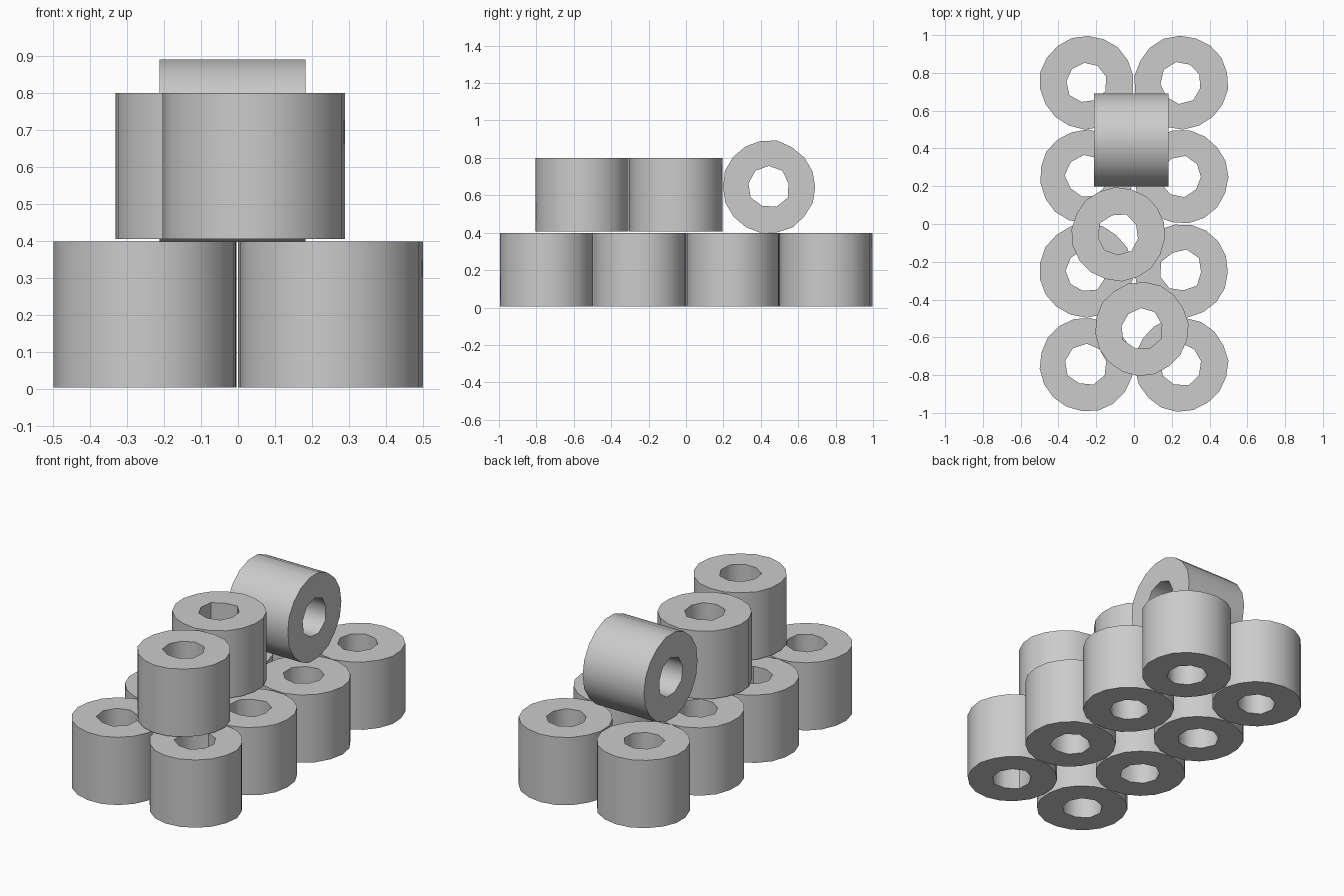
import bpy, bmesh, math, random
from mathutils import Matrix

if "Cube" in bpy.data.objects:
    bpy.data.objects.remove(bpy.data.objects["Cube"])

random.seed(4)
R_OUT, R_IN, LENGTH = 0.248, 0.110, 0.395


def ring(bm, sides, radius, z, offsets, phase):
    """Slightly uneven polygon loop."""
    vs = []
    for i, d in enumerate(offsets):
        a = math.tau * (i + phase) / sides
        r = radius + d
        vs.append(bm.verts.new((r * math.cos(a), r * math.sin(a), z)))
    edges = [bm.edges.new((vs[i], vs[(i + 1) % sides])) for i in range(sides)]
    return vs, edges


def bale(name, location, rotation=None, spin=0.0):
    """Hollow round bale: outer wall, bore and two flat annular ends."""
    bm = bmesh.new()
    ends = {-LENGTH / 2: [], LENGTH / 2: []}
    for sides, radius, wobble in ((18, R_OUT, 0.003), (9, R_IN, 0.006)):
        offsets = [random.uniform(-wobble, wobble) for _ in range(sides)]
        loops = []
        for z in ends:
            vs, edges = ring(bm, sides, radius, z, offsets, spin)
            loops.append(vs)
            ends[z] += edges
        lo, hi = loops
        for i in range(sides):
            j = (i + 1) % sides
            bm.faces.new((lo[i], lo[j], hi[j], hi[i]))
    for edges in ends.values():
        bmesh.ops.triangle_fill(bm, use_beauty=True, edges=edges)
    bmesh.ops.recalc_face_normals(bm, faces=bm.faces[:])
    if rotation:
        bmesh.ops.transform(bm, matrix=rotation, verts=bm.verts[:])
    mesh = bpy.data.meshes.new(name)
    bm.to_mesh(mesh)
    bm.free()
    mesh.shade_smooth()
    mesh.set_sharp_from_angle(angle=math.radians(50))
    obj = bpy.data.objects.new(name, mesh)
    obj.location = location
    bpy.context.collection.objects.link(obj)
    return obj


# Bottom layer: two columns of four upright bales
for col, x in enumerate((-0.252, 0.25)):
    for row in range(4):
        bale(f"bottom_bale_{col}_{row}", (x, -0.745 + row * 0.498, 0.202),
             spin=random.random())

# Second layer: two upright bales
bale("upper_bale_front", (0.04, -0.555, 0.603), spin=0.3)
bale("upper_bale_middle", (-0.082, -0.055, 0.603), spin=0.7)

# Bale lying on its side, axis along x
bale("lying_bale", (-0.015, 0.444, 0.645), Matrix.Rotation(math.pi / 2, 4, 'Y'), 0.5)
